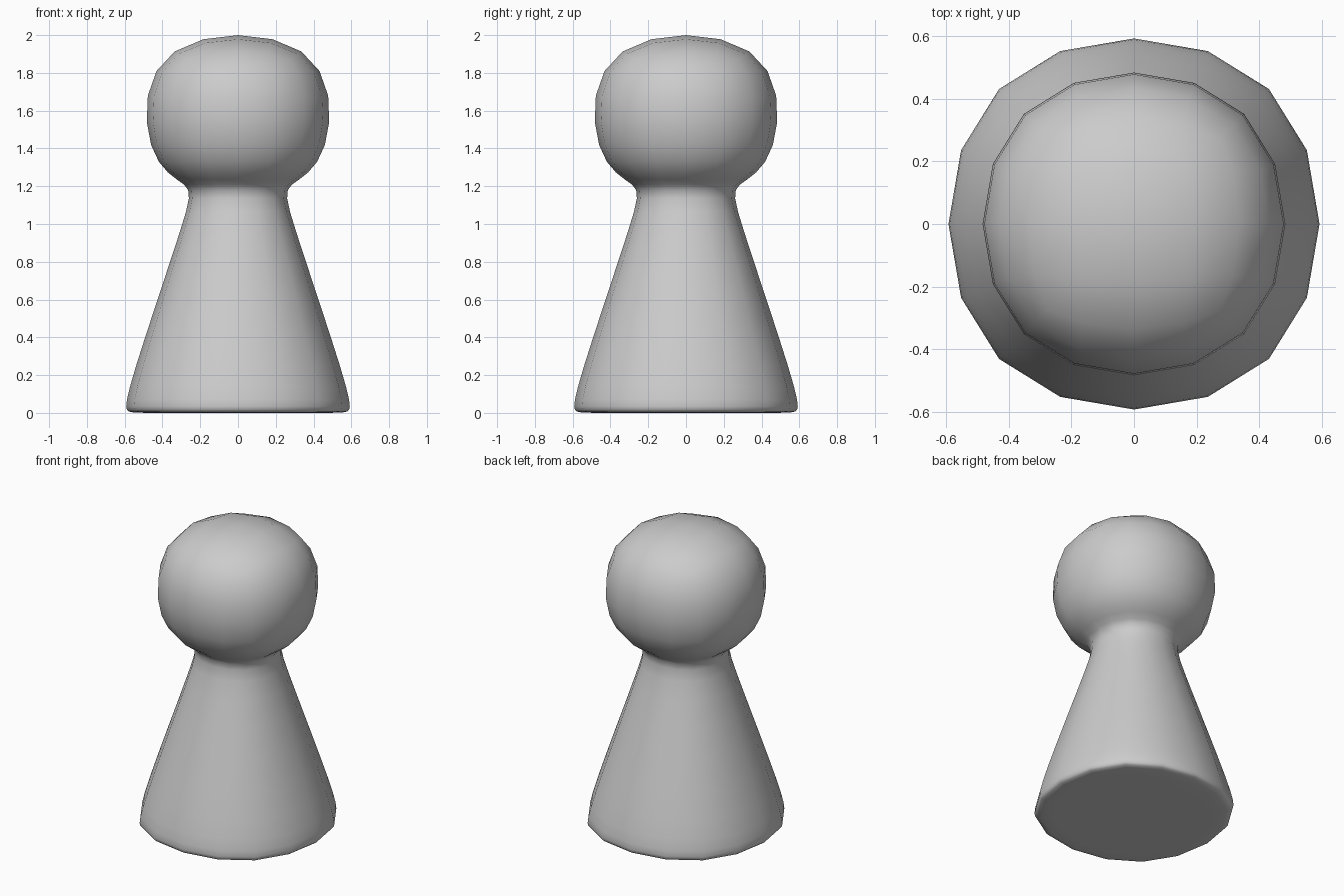
import bpy, bmesh

if "Cube" in bpy.data.objects:
    bpy.data.objects.remove(bpy.data.objects["Cube"])

# Square cage rings from bottom to top: (half width, height)
RINGS = [
    (0.60, 0.00), (0.65, 0.00), (0.65, 0.10),   # tight base edge
    (0.28, 1.10), (0.26, 1.21),                 # neck
    (0.55, 1.31), (0.55, 2.06),                 # head
]


def square_loft(name, rings):
    bm = bmesh.new()
    loops = [[bm.verts.new((sx * w, sy * w, z))
              for sx, sy in ((-1, -1), (1, -1), (1, 1), (-1, 1))]
             for w, z in rings]
    for lo, hi in zip(loops, loops[1:]):
        for i in range(4):
            j = (i + 1) % 4
            bm.faces.new((lo[i], lo[j], hi[j], hi[i]))
    bm.faces.new(loops[0][::-1])
    bm.faces.new(loops[-1])
    for f in bm.faces:
        f.smooth = True
    mesh = bpy.data.meshes.new(name)
    bm.to_mesh(mesh)
    bm.free()
    obj = bpy.data.objects.new(name, mesh)
    bpy.context.collection.objects.link(obj)
    return obj


# One-piece game pawn, rounded by subdivision
pawn = square_loft("pawn", RINGS)
sub = pawn.modifiers.new("Subdivision", 'SUBSURF')
sub.levels = sub.render_levels = 2
